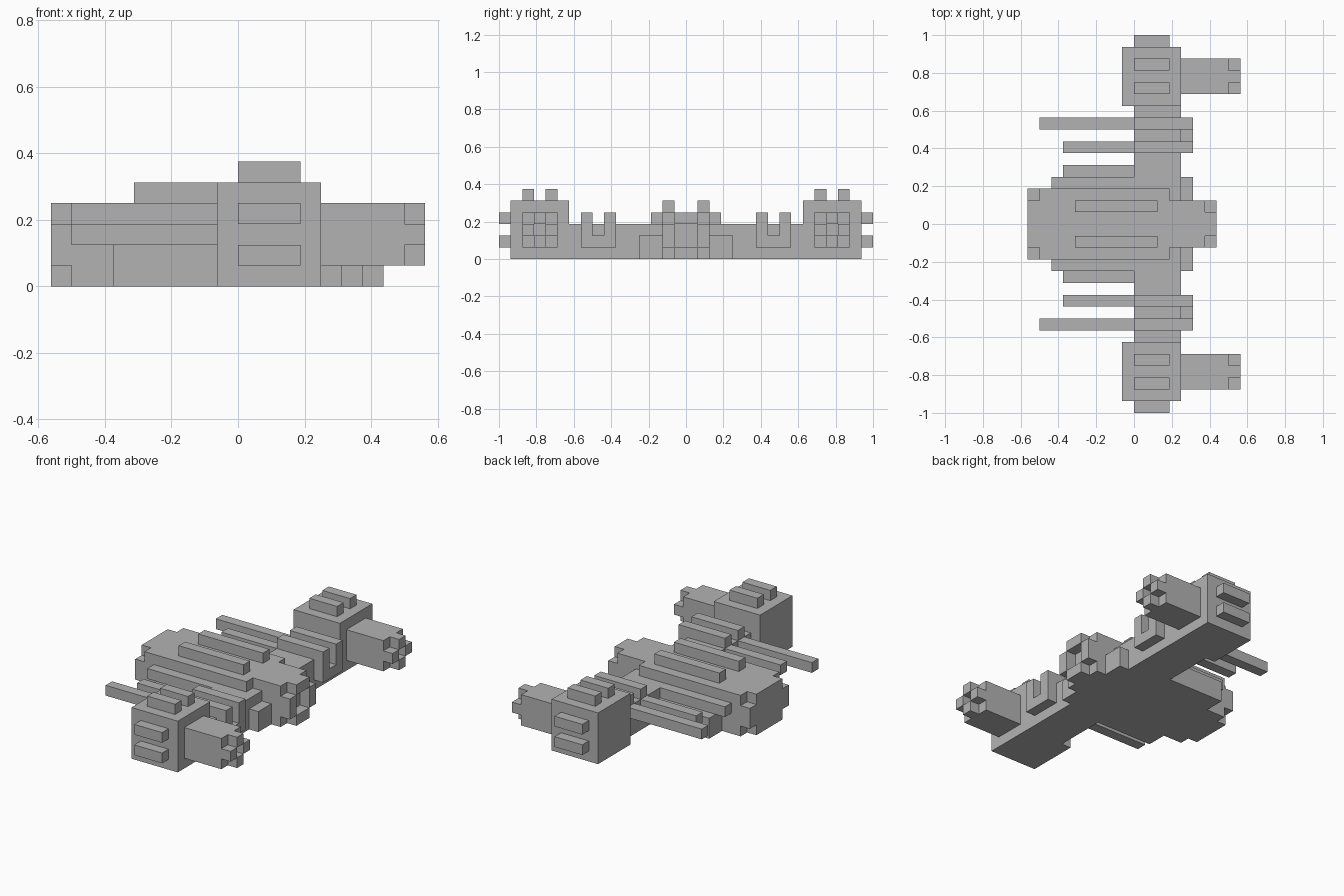
import bpy
import bmesh
from mathutils import Vector

UNIT = 1 / 16  # one building block

old = bpy.data.objects.get("Cube")
if old:
    bpy.data.objects.remove(old, do_unlink=True)

grey = bpy.data.materials.new("plain_grey")
grey.use_nodes = True
colour = (0.45, 0.45, 0.45, 1)
grey.diffuse_color = colour
grey.node_tree.nodes["Principled BSDF"].inputs["Base Color"].default_value = colour


def part(name, *boxes, mirror=False):
    """Make one object from boxes given as (x, y, z) ranges in blocks."""
    bm = bmesh.new()
    for ranges in boxes:
        low = Vector([r[0] for r in ranges]) * UNIT
        high = Vector([r[1] for r in ranges]) * UNIT
        made = bmesh.ops.create_cube(bm, size=1)
        for v in made["verts"]:
            v.co = (low + high) / 2 + v.co * (high - low)
    mesh = bpy.data.meshes.new(name)
    bm.to_mesh(mesh)
    bm.free()
    mesh.materials.append(grey)
    obj = bpy.data.objects.new(name, mesh)
    bpy.context.collection.objects.link(obj)
    if mirror:
        mod = obj.modifiers.new("mirror", "MIRROR")
        mod.use_axis = (False, True, False)
        mod.use_mirror_merge = False
    return obj


def muzzle(x, y, z):
    """Four edge bars around an open centre, with the corners left out."""
    (y0, y1), (z0, z1) = y, z
    yi, zi = (y0 + 1, y1 - 1), (z0 + 1, z1 - 1)
    return [(x, (y0, y0 + 1), zi), (x, (y1 - 1, y1), zi),
            (x, yi, (z0, z0 + 1)), (x, yi, (z1 - 1, z1))]


# Hull and its stepped flanks
part("hull", ((-8, 3), (-3, 3), (0, 4)))
part("rear_plate", ((-9, -8), (-2, 2), (0, 4)),
     ((-9, -8), (-3, -2), (1, 3)), ((-9, -8), (2, 3), (1, 3)))
part("inner_flank", ((-6, 0), (3, 4), (0, 3)), ((-7, -6), (3, 4), (2, 3)),
     mirror=True)
part("outer_flank", ((-6, 0), (4, 5), (0, 2)), mirror=True)
part("hull_ridge", ((-5, 2), (1, 2), (4, 5)), mirror=True)

# Nose
part("nose", ((3, 6), (-2, 2), (0, 4)))
part("nose_ring", *muzzle((6, 7), (-2, 2), (0, 4)))
part("nose_cheek", ((4, 5), (2, 4), (0, 2)), mirror=True)

# Wings with the twin rods
part("wing", ((0, 4), (3, 10), (0, 3)), ((3, 4), (2, 3), (0, 3)), mirror=True)
part("long_rod", ((-8, 0), (8, 9), (2, 3)), mirror=True)
part("short_rod", ((-6, 0), (6, 7), (2, 3)), mirror=True)
part("wing_ridge", *[((0, 4), (y, y + 1), (3, 4)) for y in (6, 8)], mirror=True)
part("wing_bracket", ((4, 5), (6, 9), (1, 2)),
     *[((4, 5), (y, y + 1), (2, 4)) for y in (6, 8)], mirror=True)

# Wing tip pods with barrels and ribs
part("pod", ((-1, 4), (10, 15), (0, 5)), mirror=True)
part("pod_barrel", ((4, 8), (11, 14), (1, 4)), mirror=True)
part("barrel_muzzle", *muzzle((8, 9), (11, 14), (1, 4)), mirror=True)
part("pod_top_rib", *[((0, 3), (y, y + 1), (5, 6)) for y in (11, 13)], mirror=True)
part("pod_side_rib", *[((0, 3), (15, 16), (z, z + 1)) for z in (1, 3)], mirror=True)
